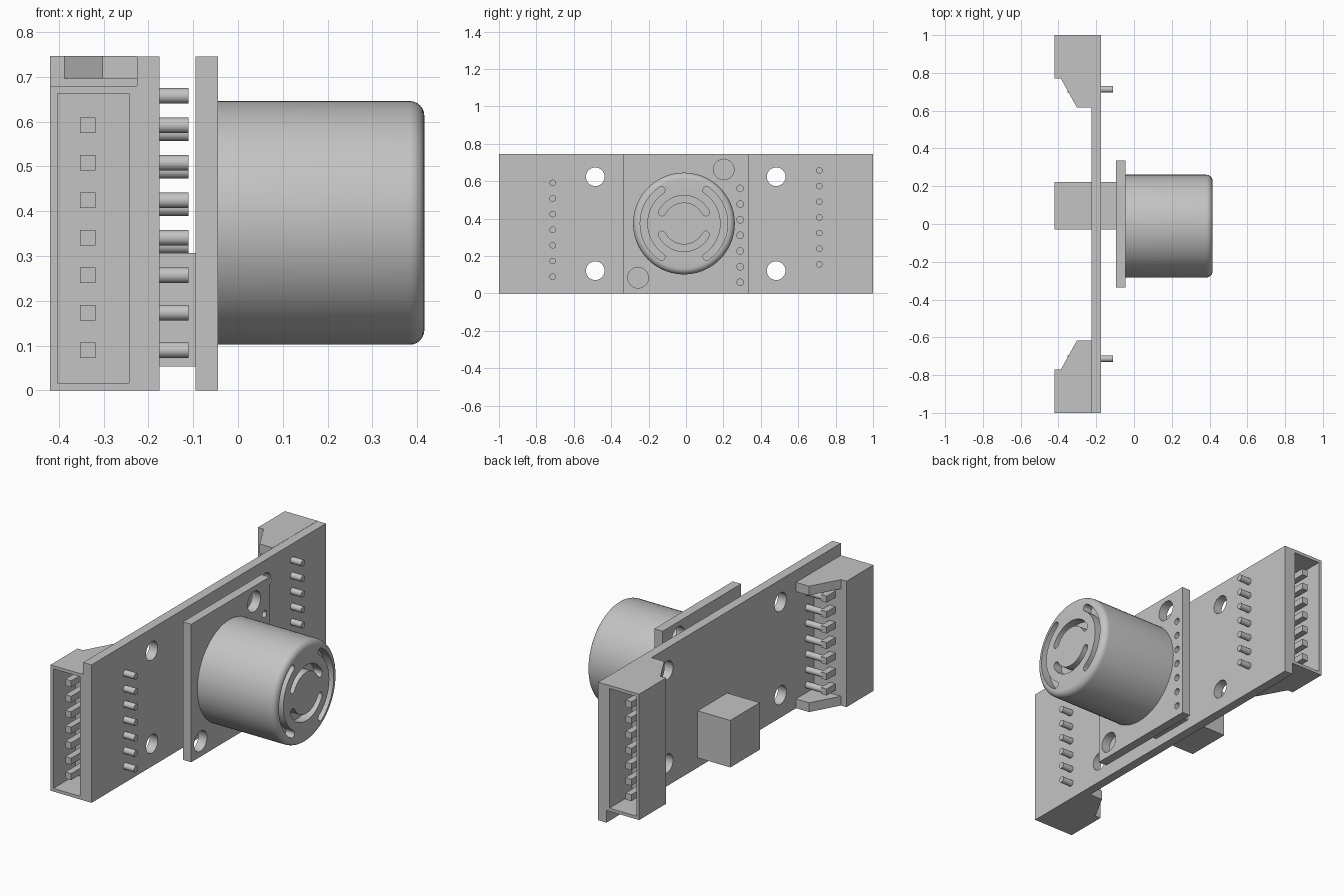
import bpy, bmesh, math
from mathutils import Matrix, Vector

default = bpy.data.objects.get("Cube")
if default:
    bpy.data.objects.remove(default, do_unlink=True)

GREY = (0.55, 0.55, 0.55, 1)
grey = bpy.data.materials.new("plain grey")
grey.use_nodes = True
grey.diffuse_color = GREY
grey.node_tree.nodes["Principled BSDF"].inputs["Base Color"].default_value = GREY

HEIGHT = 0.745
PITCH = 0.0836
PINS = 7


def box(bm, x, y, z):
    """Box from three (min, max) ranges."""
    mid = Vector([(a + b) / 2 for a, b in (x, y, z)])
    size = [b - a for a, b in (x, y, z)]
    bmesh.ops.create_cube(bm, size=1, matrix=Matrix.Translation(mid) @ Matrix.Diagonal((*size, 1)))


def rod(bm, x, y, z, r, segments=24):
    """Cylinder lying along x."""
    at = Matrix.Translation(((x[0] + x[1]) / 2, y, z))
    bmesh.ops.create_cone(bm, cap_ends=True, segments=segments, radius1=r, radius2=r,
                          depth=x[1] - x[0], matrix=at @ Matrix.Rotation(math.pi / 2, 4, 'Y'))


def prism(bm, points, direction):
    """Extrude a closed outline along a direction."""
    face = bm.faces.new([bm.verts.new(p) for p in points])
    out = bmesh.ops.extrude_face_region(bm, geom=[face])
    moved = [v for v in out["geom"] if isinstance(v, bmesh.types.BMVert)]
    bmesh.ops.translate(bm, verts=moved, vec=direction)


def finish(name, bm, cutter=None, smooth=False):
    """Turn a bmesh into an object, cutting away an optional second bmesh."""
    parts = []
    for label, b in ((name, bm), (name + "_cutter", cutter)):
        if b is None:
            continue
        bmesh.ops.recalc_face_normals(b, faces=b.faces)
        mesh = bpy.data.meshes.new(label)
        b.to_mesh(mesh)
        b.free()
        mesh.materials.append(grey)
        obj = bpy.data.objects.new(label, mesh)
        bpy.context.collection.objects.link(obj)
        parts.append(obj)
    obj = parts[0]
    if cutter is not None:
        parts[1].hide_render = True
        mod = obj.modifiers.new("cut", 'BOOLEAN')
        mod.operation, mod.solver, mod.object = 'DIFFERENCE', 'EXACT', parts[1]
        deps = bpy.context.evaluated_depsgraph_get()
        result = bpy.data.meshes.new_from_object(obj.evaluated_get(deps))
        obj.modifiers.clear()
        obj.data = result
        bpy.data.objects.remove(parts[1], do_unlink=True)
    if smooth:
        bpy.ops.object.select_all(action='DESELECT')
        obj.select_set(True)
        bpy.context.view_layer.objects.active = obj
        bpy.ops.object.shade_smooth_by_angle(angle=math.radians(30))
    return obj


# Main board with four mounting holes
board, holes = bmesh.new(), bmesh.new()
box(board, (-0.225, -0.175), (-1, 1), (0, HEIGHT))
for y in (-0.485, 0.482):
    for z in (0.122, 0.624):
        rod(holes, (-0.3, -0.1), y, z, 0.05, 32)
finish("main_board", board, holes, True)

# Small board with two mounting holes and a row of pin holes
board, holes = bmesh.new(), bmesh.new()
box(board, (-0.095, -0.045), (-0.335, 0.335), (0, HEIGHT))
for y, z in ((0.202, 0.663), (-0.256, 0.084)):
    rod(holes, (-0.15, 0), y, z, 0.055, 32)
for i in range(PINS):
    rod(holes, (-0.15, 0), 0.29, 0.06 + i * PITCH, 0.018, 16)
finish("sensor_board", board, holes, True)

# Block joining both boards
bm = bmesh.new()
box(bm, (-0.42, -0.225), (-0.03, 0.222), (0.053, 0.307))
box(bm, (-0.175, -0.095), (-0.03, 0.222), (0.053, 0.307))
finish("joining_block", bm)

# Round can with a filleted rim and four curved slots in its face
KY, KZ, KR, TIP = -0.011, 0.374, 0.272, 0.416
can, slots = bmesh.new(), bmesh.new()
rod(can, (-0.045, TIP), KY, KZ, KR, 72)
rim = [e for e in can.edges if all(v.co.x > 0.4 for v in e.verts)]
bmesh.ops.bevel(can, geom=rim, offset=0.033, segments=6, profile=0.5, affect='EDGES')


def arc_slot(radius, half_width, middle, spread):
    """Rounded slot following an arc around the can axis."""
    def polar(cy, cz, r, a):
        return (TIP - 0.05, cy + r * math.cos(a), cz + r * math.sin(a))
    start, end = middle - spread, middle + spread
    steps, caps = 20, 6
    pts = [polar(KY, KZ, radius + half_width, start + (end - start) * i / steps)
           for i in range(steps + 1)]
    _, cy, cz = polar(KY, KZ, radius, end)
    pts += [polar(cy, cz, half_width, end + math.pi * i / caps) for i in range(1, caps)]
    pts += [polar(KY, KZ, radius - half_width, end + (start - end) * i / steps)
            for i in range(steps + 1)]
    _, cy, cz = polar(KY, KZ, radius, start)
    pts += [polar(cy, cz, half_width, start + math.pi * (1 + i / caps)) for i in range(1, caps)]
    prism(slots, pts, (0.1, 0, 0))


for turn in (0, math.pi):
    arc_slot(0.215, 0.019, turn, math.radians(56))
    arc_slot(0.131, 0.019, turn + math.pi / 2, math.radians(63))
finish("round_can", can, slots, True)


# Pin connector at each end of the main board
def connector(side, name, z0):
    z1 = z0 + 0.68

    def span(a, b):
        return tuple(sorted((side * a, side * b)))

    # Shell with an open outer end
    shell, cavity = bmesh.new(), bmesh.new()
    box(shell, (-0.42, -0.225), span(0.77, 1), (z0, z1))
    box(cavity, (-0.403, -0.243), span(0.81, 1.1), (z0 + 0.017, z1 - 0.017))
    finish(name + "_shell", shell, cavity)

    # Sloped side wings
    wings = bmesh.new()
    outline = ((-0.42, 0.77), (-0.387, 0.77), (-0.303, 0.618), (-0.225, 0.618), (-0.225, 0.77))
    for z in (z0, z1 - 0.05):
        prism(wings, [(x, side * y, z) for x, y in outline[1:]], (0, 0, 0.05))
    finish(name + "_wings", wings)

    # Square contacts with round legs bent through the board
    pins, legs = bmesh.new(), bmesh.new()
    for i in range(PINS):
        z = z0 + 0.09 + i * PITCH
        box(pins, (-0.353, -0.318), span(0.697, 0.97), (z - 0.0175, z + 0.0175))
        rod(legs, (-0.335, -0.11), side * 0.713, z, 0.0172, 20)
    finish(name + "_contacts", pins)
    finish(name + "_legs", legs, smooth=True)


connector(-1, "front_connector", 0)
connector(1, "back_connector", 0.066)
